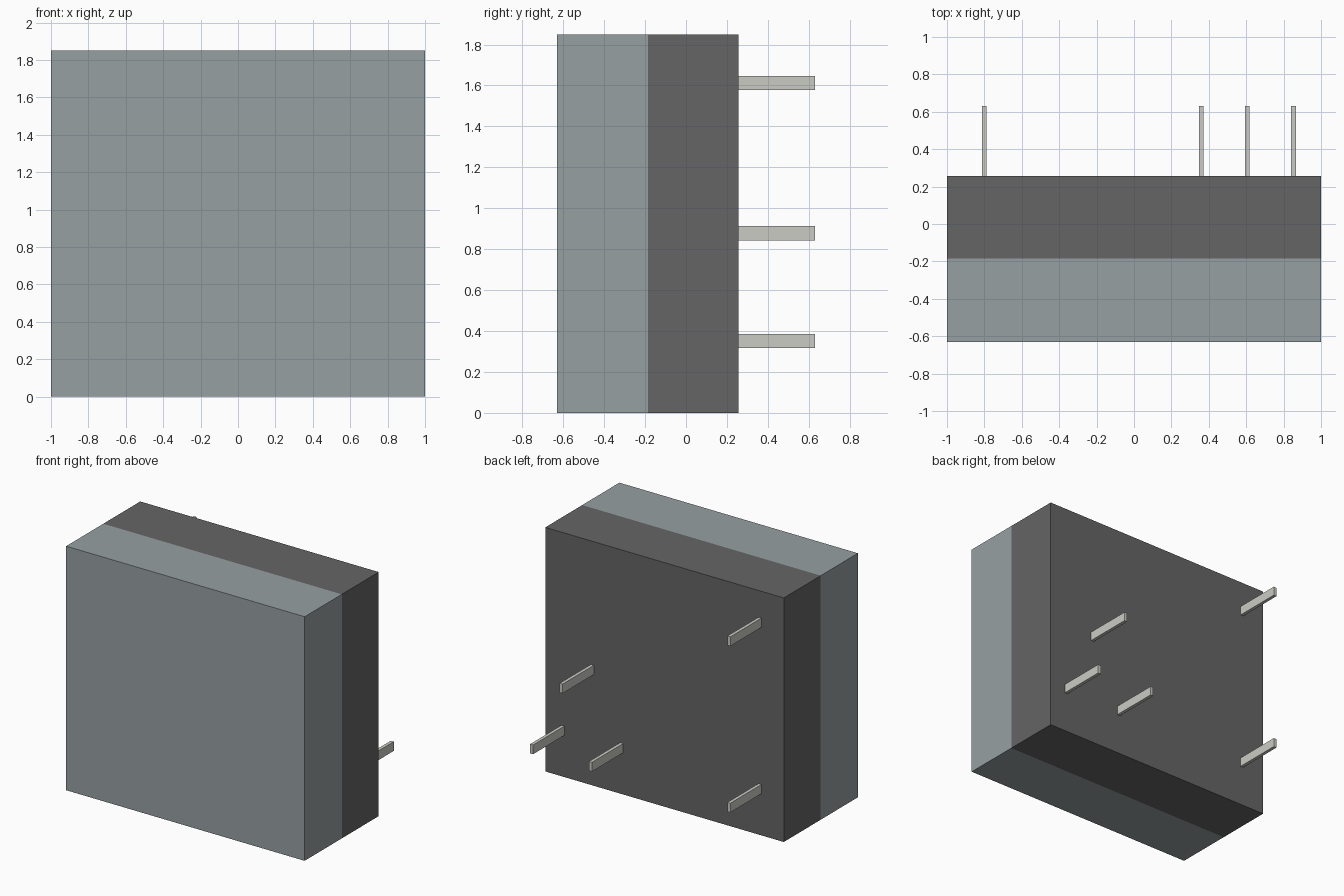
import bpy

if "Cube" in bpy.data.objects:
    bpy.data.objects.remove(bpy.data.objects["Cube"])


def material(name, rgb):
    mat = bpy.data.materials.new(name)
    mat.diffuse_color = (*rgb, 1)
    mat.use_nodes = True
    mat.node_tree.nodes["Principled BSDF"].inputs["Base Color"].default_value = mat.diffuse_color
    return mat


def box(name, low, high, mat):
    centre = [(a + b) / 2 for a, b in zip(low, high)]
    bpy.ops.mesh.primitive_cube_add(size=1, location=centre)
    obj = bpy.context.object
    obj.name = name
    obj.scale = [b - a for a, b in zip(low, high)]
    bpy.ops.object.transform_apply(location=False, rotation=False, scale=True)
    obj.data.materials.append(mat)
    return obj


grey = material("housing_grey", (0.31, 0.35, 0.36))
dark = material("base_dark", (0.13, 0.13, 0.13))
metal = material("pin_metal", (0.60, 0.60, 0.56))

FRONT, SEAM, REAR, PIN_END = -0.63, -0.185, 0.257, 0.63
HEIGHT = 1.85

# Two-layer block
box("front_housing", (-1, FRONT, 0), (1, SEAM, HEIGHT), grey)
box("rear_base", (-1, SEAM, 0), (1, REAR, HEIGHT), dark)

# Flat pins on the back: (x, z) centres
pins = [(-0.80, 1.612), (-0.80, 0.351),
        (0.36, 0.351), (0.853, 0.351), (0.606, 0.878)]
for i, (x, z) in enumerate(pins, 1):
    box(f"pin_{i}", (x - 0.0125, REAR, z - 0.035),
        (x + 0.0125, PIN_END, z + 0.035), metal)
